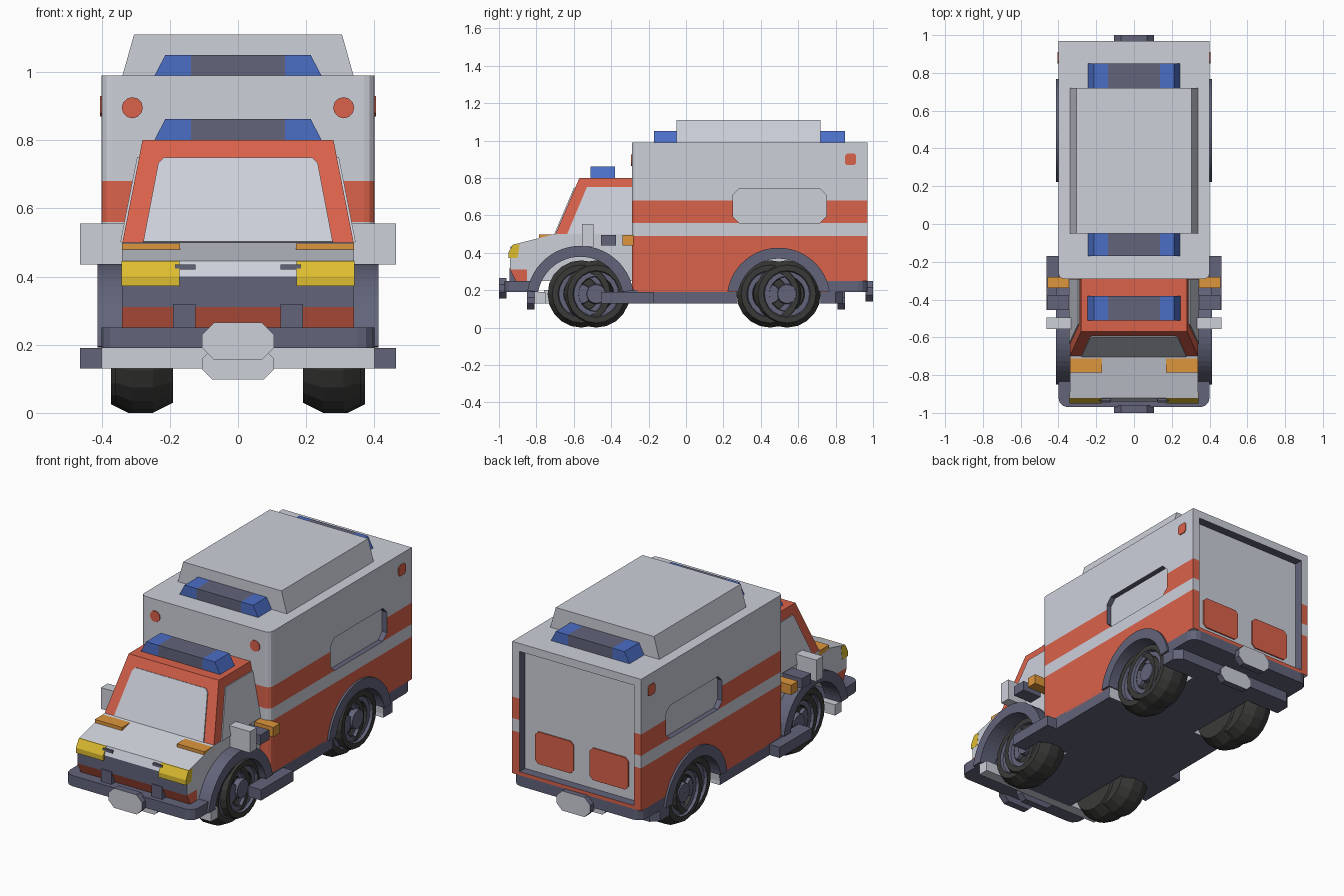
import bpy, bmesh, math
from mathutils import Vector

if "Cube" in bpy.data.objects:
    bpy.data.objects.remove(bpy.data.objects["Cube"])

COLORS = {
    "light_grey": (0.61, 0.63, 0.70), "red": (0.70, 0.122, 0.07), "slate": (0.122, 0.127, 0.195),
    "tyre_black": (0.042, 0.042, 0.04), "blue": (0.07, 0.155, 0.56),
    "yellow": (0.73, 0.51, 0.03), "orange": (0.73, 0.305, 0.045)}
MATS = []
for n, c in COLORS.items():
    m = bpy.data.materials.new(n)
    m.diffuse_color = (*c, 1)
    m.use_nodes = True
    m.node_tree.nodes["Principled BSDF"].inputs["Base Color"].default_value = m.diffuse_color
    MATS.append(m)
GREY, RED, SLATE, TYRE, BLUE, YELLOW, ORANGE = range(7)


def finish(name, bm, rule):
    """Turn a bmesh into an object; rule is a colour index or f(centre, normal) -> index."""
    bmesh.ops.recalc_face_normals(bm, faces=bm.faces[:])
    for f in bm.faces:
        f.normal_update()
        f.material_index = rule(f.calc_center_median(), f.normal) if callable(rule) else rule
    me = bpy.data.meshes.new(name)
    bm.to_mesh(me)
    bm.free()
    for m in MATS:
        me.materials.append(m)
    ob = bpy.data.objects.new(name, me)
    bpy.context.collection.objects.link(ob)
    return ob


def extrude(pts, vec):
    bm = bmesh.new()
    f = bm.faces.new([bm.verts.new(p) for p in pts])
    r = bmesh.ops.extrude_face_region(bm, geom=[f])
    bmesh.ops.translate(bm, verts=[v for v in r["geom"] if isinstance(v, bmesh.types.BMVert)], vec=vec)
    return bm


def prism(name, pts, axis, lo, hi, rule, cuts=(), bevel=None):
    """Extrude a 2D outline along x (y,z points), y (x,z points) or z (x,y points)."""
    i = "xyz".index(axis)
    p3 = [Vector(p[:i] + (lo,) + p[i:]) for p in pts]
    vec = Vector((0, 0, 0))
    vec[i] = hi - lo
    bm = extrude(p3, vec)
    if bevel:
        test, width = bevel
        es = [e for e in bm.edges if test(e.verts[0].co) and test(e.verts[1].co)
              and abs(e.verts[0].co.z - e.verts[1].co.z) > .03
              and abs(e.verts[0].co.x - e.verts[1].co.x) < .001]
        bmesh.ops.bevel(bm, geom=es, offset=width, segments=3, profile=.5, affect='EDGES')
    for ax, val in cuts:
        n = [0, 0, 0]
        n["xyz".index(ax)] = 1
        bmesh.ops.bisect_plane(bm, geom=bm.verts[:] + bm.edges[:] + bm.faces[:],
                               plane_co=[val * k for k in n], plane_no=n)
    return finish(name, bm, rule)


def rect(a, b, c, d, ch=0.0):
    if not ch:
        return [(a, c), (b, c), (b, d), (a, d)]
    return [(a + ch, c), (b - ch, c), (b, c + ch), (b, d - ch), (b - ch, d), (a + ch, d), (a, d - ch), (a, c + ch)]


def box(name, x0, x1, y0, y1, z0, z1, rule, **kw):
    return prism(name, rect(y0, y1, z0, z1), 'x', x0, x1, rule, **kw)


def circle(cy, cz, r, n, a0=0, a1=360):
    k = n if a1 - a0 == 360 else n - 1
    return [(cy + r * math.cos(math.radians(a0 + (a1 - a0) * i / k)),
             cz + r * math.sin(math.radians(a0 + (a1 - a0) * i / k))) for i in range(n)]


def mirrored(make, *args):
    for s, tag in ((1, "right"), (-1, "left")):
        make(s, tag, *args)


def cut(obs, cutters):
    for ob in obs:
        bpy.context.view_layer.objects.active = ob
        for c in cutters:
            md = ob.modifiers.new("cut", 'BOOLEAN')
            md.operation, md.solver, md.object = 'DIFFERENCE', 'EXACT', c
            bpy.ops.object.modifier_apply(modifier=md.name)
    for c in cutters:
        bpy.data.objects.remove(c)


# patient box, striped by height
def stripes(c, n):
    return RED if (c.z < .49 or .56 < c.z < .68) and abs(n.z) < .5 else GREY


body = prism("patient_box", [(-.29, .19), (.75, .19), (.75, .25), (.97, .25), (.97, .99), (-.29, .99)],
             'x', -.4, .4, stripes, cuts=[('z', .49), ('z', .56), ('z', .68)],
             bevel=(lambda v: v.y < -.28, .03))

# lower cab with hood, grille and valance
def cab_rule(c, n):
    if c.z < .31 and c.y < -.85:
        return RED
    return SLATE if n.y < -.3 and c.z < .40 else GREY


cab = prism("cab_hood", [(-.91, .25), (-.94, .31), (-.94, .40), (-.92, .445), (-.70, .50), (-.28, .50), (-.28, .25)],
            'x', -.34, .34, cab_rule, cuts=[('z', .31), ('z', .40), ('y', -.85)])
chassis = prism("chassis_floor", rect(-.40, .40, -.76, .84, .04), 'z', .13, .20, SLATE)

# recessed windows, rear door and wheel wells
walls = lambda ax: (lambda c, n: GREY if abs(n[ax]) > .9 else SLATE)
cut([body], [prism("window_cutter", rect(.25, .75, .56, .745, .035), 'x', s * .37, s * .5, walls(0)) for s in (1, -1)]
    + [box("door_cutter", -.355, .355, .92, 1.1, .27, .945, walls(1))])
AXLES = {"front": (-.565, .235, (-.56, -.48)), "rear": (.495, .225, (.45, .54))}
cut([body, cab, chassis], [prism("well_cutter", circle(y, .15, r, 32), 'x', s * .19, s * .6, GREY)
                           for y, r, _ in AXLES.values() for s in (1, -1)])

# upper cab, tapering to the roof
bm = bmesh.new()
ring = lambda x, y, z: [bm.verts.new(p) for p in ((-x, y, z), (x, y, z), (x, -.285, z), (-x, -.285, z))]
lo, hi = ring(.34, -.70, .495), ring(.28, -.57, .80)
bm.faces.new(lo)
bm.faces.new(hi)
for i in range(4):
    bm.faces.new((lo[i], lo[(i + 1) % 4], hi[(i + 1) % 4], hi[i]))
finish("cab_upper", bm, RED)
taper = lambda z: (z - .495) / .305
wy = lambda z: -.70 + .13 * taper(z)
sx = lambda z: .34 - .06 * taper(z)


def plate(name, pts, vec, rule):
    return finish(name, extrude([Vector(p) for p in pts], Vector(vec)), rule)


plate("windscreen", [(x, wy(z), z) for x, z in
                     ((-.278, .5), (.278, .5), (.234, .73), (.218, .747), (-.218, .747), (-.234, .73))],
      (0, -.006, .002), GREY)


def side_details(s, tag):
    plate("side_window_" + tag, [(s * sx(z), y, z) for y, z in
                                 ((-.635, .5), (-.29, .5), (-.29, .75), (-.53, .75))], (s * .006, 0, .001), GREY)
    b = lambda n, x0, x1, *r: box(n + "_" + tag, min(s * x0, s * x1), max(s * x0, s * x1), *r)
    b("mirror", .325, .463, -.555, -.495, .435, .555, GREY)
    b("mirror_arm", .30, .457, -.455, -.375, .44, .495, SLATE)
    b("side_indicator", .30, .457, -.34, -.28, .44, .495, ORANGE)
    b("step", .38, .463, -.455, -.17, .13, .19, SLATE)
    b("hood_indicator", .17, .34, -.785, -.695, .47, .497, ORANGE)
    b("grille_slot", .125, .185, -.937, -.915, .42, .435, SLATE)
    b("valance_bar", .125, .19, -.945, -.88, .25, .32, SLATE)
    prism("headlight_" + tag, [(-.90, .372), (-.95, .372), (-.95, .40), (-.925, .445), (-.89, .445)],
          'x', s * .172, s * .341, YELLOW)
    # painted marks
    prism("front_mark_" + tag, circle(s * .31, .895, .031, 12), 'y', -.295, -.288, RED)
    prism("side_mark_" + tag, rect(.85, .91, .87, .93, .01), 'x', s * .398, s * .405, RED)
    prism("door_panel_" + tag, rect(min(s * .05, s * .29), max(s * .05, s * .29), .32, .50, .02),
          'y', .918, .927, RED)
    # arches and wheels
    for end, (y, r, hubs) in AXLES.items():
        outer, inner = circle(y, .15, r + .052, 25, 9, 171), circle(y, .15, r - .006, 25, 11, 169)
        bm = bmesh.new()
        rows = [[bm.verts.new((s * x, *p)) for p in pts] for x, pts in
                ((.31, outer), (.412, outer), (.412, inner), (.31, inner))]
        for k in range(4):
            a, c = rows[k], rows[(k + 1) % 4]
            for i in range(24):
                bm.faces.new((a[i], a[i + 1], c[i + 1], c[i]))
        for i in (0, 24):
            bm.faces.new([row[i] for row in rows])
        finish(f"{end}_arch_{tag}", bm, SLATE)
        for j, hy in enumerate(hubs):
            wheel(f"{end}_wheel_{tag}_{j}", s, hy, .012 * j)


def wheel(name, s, cy, dx):
    """Lathe a tyre profile (x, radius) with dished rim and hub."""
    prof = [(.19, .0), (.19, .15), (.25, .18), (.31, .18), (.36, .155), (.36, .125), (.345, .12),
            (.345, .095), (.325, .09), (.325, .055), (.355, .05), (.355, .0)]
    n, bm = 20, bmesh.new()
    rows = []
    for x, r in prof:
        rows.append([bm.verts.new((s * (x + dx), p[0], p[1])) for p in circle(cy, .18, max(r, .001), n)])
    for a, b in zip(rows, rows[1:]):
        for i in range(n):
            bm.faces.new((a[i], a[(i + 1) % n], b[(i + 1) % n], b[i]))

    def rule(c, nrm):
        r = math.hypot(c.y - cy, c.z - .18)
        ax = abs(c.x) - dx
        return SLATE if ax > .32 and (.095 < r < .124 or r < .056) else TYRE
    return finish(name, bm, rule)


mirrored(side_details)

# bumpers and front strip
box("front_bumper", -.4, .4, -.97, -.79, .19, .25, SLATE, bevel=(lambda v: v.y < -.9, .05))
box("rear_bumper", -.4, .4, .74, .97, .19, .25, SLATE, bevel=(lambda v: v.y > .9, .05))
box("front_strip", -.4, .4, -.81, -.75, .13, .19, GREY)

# blank tags front and rear, light on the outward face
for s, end in ((-1, "front"), (1, "rear")):
    tag_rule = lambda c, n, s=s: GREY if n.y * s > .9 else SLATE
    z = .155 if s < 0 else .14
    prism(end + "_tag", rect(-.105, .105, z, z + .11, .035), 'y', s * .96, s * 1.0, tag_rule)
    prism(end + "_lower_tag", rect(-.105, .105, .098, .19, .03), 'y', s * .81, s * .85, tag_rule)

# roof unit and light bars
roof = prism("roof_unit", [(-.34, .985), (.34, .985), (.305, 1.11), (-.305, 1.11)], 'y', -.05, .72, GREY)
for name, y, z in (("cab_light_bar", -.51, .797), ("front_light_bar", -.17, .985), ("rear_light_bar", .72, .985)):
    prism(name, [(-.247, z), (.247, z), (.213, z + .065), (-.213, z + .065)], 'y', y, y + .13,
          lambda c, n: BLUE if abs(c.x) > .138 else SLATE, cuts=[('x', -.138), ('x', .138)])
